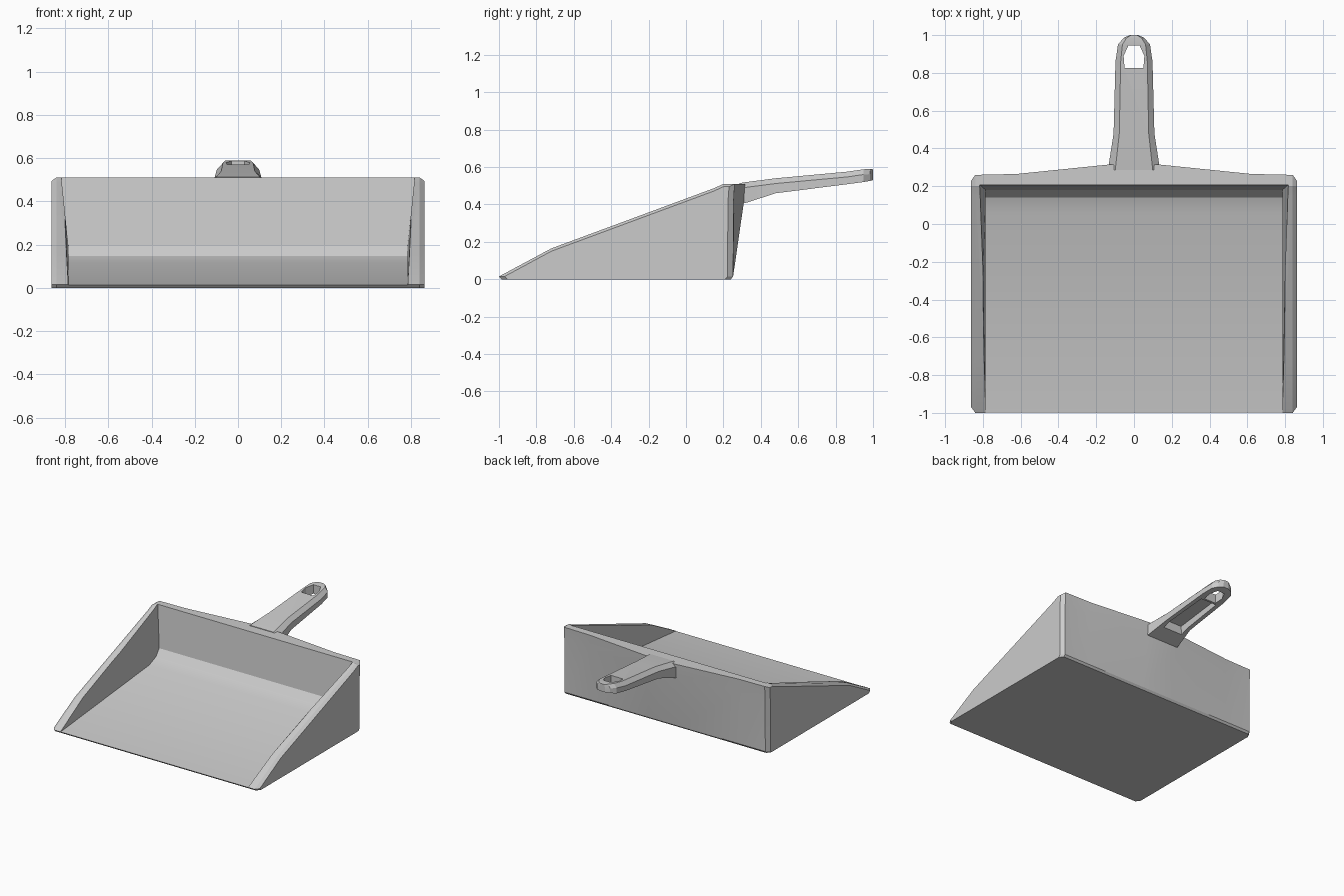
import bpy, bmesh

if "Cube" in bpy.data.objects:
    bpy.data.objects.remove(bpy.data.objects["Cube"])


def loft(name, sections):
    """Skin a list of closed rings (same point count) and cap both ends."""
    bm = bmesh.new()
    rings = [[bm.verts.new(p) for p in ring] for ring in sections]
    n = len(rings[0])
    for a, b in zip(rings, rings[1:]):
        for i in range(n):
            j = (i + 1) % n
            bm.faces.new((a[i], a[j], b[j], b[i]))
    bm.faces.new(rings[0])
    bm.faces.new(rings[-1])
    bmesh.ops.recalc_face_normals(bm, faces=bm.faces)
    mesh = bpy.data.meshes.new(name)
    bm.to_mesh(mesh)
    bm.free()
    obj = bpy.data.objects.new(name, mesh)
    bpy.context.collection.objects.link(obj)
    return obj


def activate(obj):
    bpy.ops.object.select_all(action='DESELECT')
    obj.select_set(True)
    bpy.context.view_layer.objects.active = obj


def cut(obj, cutter):
    """Subtract the cutter and throw it away."""
    cutter.hide_render = True
    mod = obj.modifiers.new("cut", 'BOOLEAN')
    mod.operation = 'DIFFERENCE'
    mod.solver = 'EXACT'
    mod.object = cutter
    activate(obj)
    bpy.ops.object.modifier_apply(modifier=mod.name)
    bpy.data.objects.remove(cutter)


# Pan: side profile lofted across the width, back bulging toward the handle
def pan_section(x, inset, back):
    i = inset
    prof = [(-0.985 + i, 0), (-1 + i, 0.015), (-0.72, 0.165 - i / 2),
            (0.15, 0.487 - i / 2), (0.2, 0.51 - i / 2),
            (back - i, 0.51 - i / 2), (back - 0.006 - i, 0.41),
            (0.252 - i, 0.015), (0.24 - i, 0)]
    return [(x, y, z) for y, z in prof]


half = [(0.13, 0, 0.315), (0.62, 0, 0.265), (0.84, 0, 0.26), (0.862, 0.03, 0.26)]
stations = [(-x, i, b) for x, i, b in reversed(half)] + half
pan = loft("pan", [pan_section(*s) for s in stations])

# Scoop interior: gently rising floor, ramp at the back, flared side walls
floor = [(-1.05, 0.009), (0.06, 0.115), (0.14, 0.148), (0.18, 0.197)]
top = [(0.212, 0.56), (-1.05, 0.56)]


def scoop_section(side):
    return ([(side * 0.785, y, z) for y, z in floor] +
            [(side * 0.822, y, z) for y, z in top])


cut(pan, loft("scoop_cutter", [scoop_section(-1), scoop_section(1)]))


# Handle: tapering chamfered bar with rounded tip
def bar(y, w, zb, zt):
    c = w * 0.28
    right = [(w, zb), (w, zt - 0.028), (w - c, zt)]
    return [(x, y, z) for x, z in right] + [(-x, y, z) for x, z in reversed(right)]


handle = loft("handle", [bar(*s) for s in (
    (0.285, 0.138, 0.400, 0.514), (0.325, 0.132, 0.410, 0.520),
    (0.48, 0.108, 0.460, 0.540), (0.86, 0.098, 0.508, 0.575),
    (0.95, 0.085, 0.520, 0.588), (0.985, 0.055, 0.526, 0.590),
    (1.0, 0.022, 0.530, 0.588))])

# Hollow underside of the handle
cut(handle, loft("channel_cutter", [
    [(s * w, y, z) for s, z in ((-1, 0.3), (1, 0.3), (0.85, zt), (-0.85, zt))]
    for y, w, zt in ((0.42, 0.09, 0.505), (0.81, 0.076, 0.542))]))

# Hanging hole near the tip
hole = [(-0.05, 0.825), (0.05, 0.825), (0.055, 0.89),
        (0.03, 0.945), (-0.03, 0.945), (-0.055, 0.89)]
cut(handle, loft("hole_cutter", [[(x, y, z) for x, y in hole] for z in (0.3, 0.8)]))

# Softly shaded surfaces with crisp edges
for obj in (pan, handle):
    activate(obj)
    bpy.ops.object.shade_smooth_by_angle(angle=0.35)
